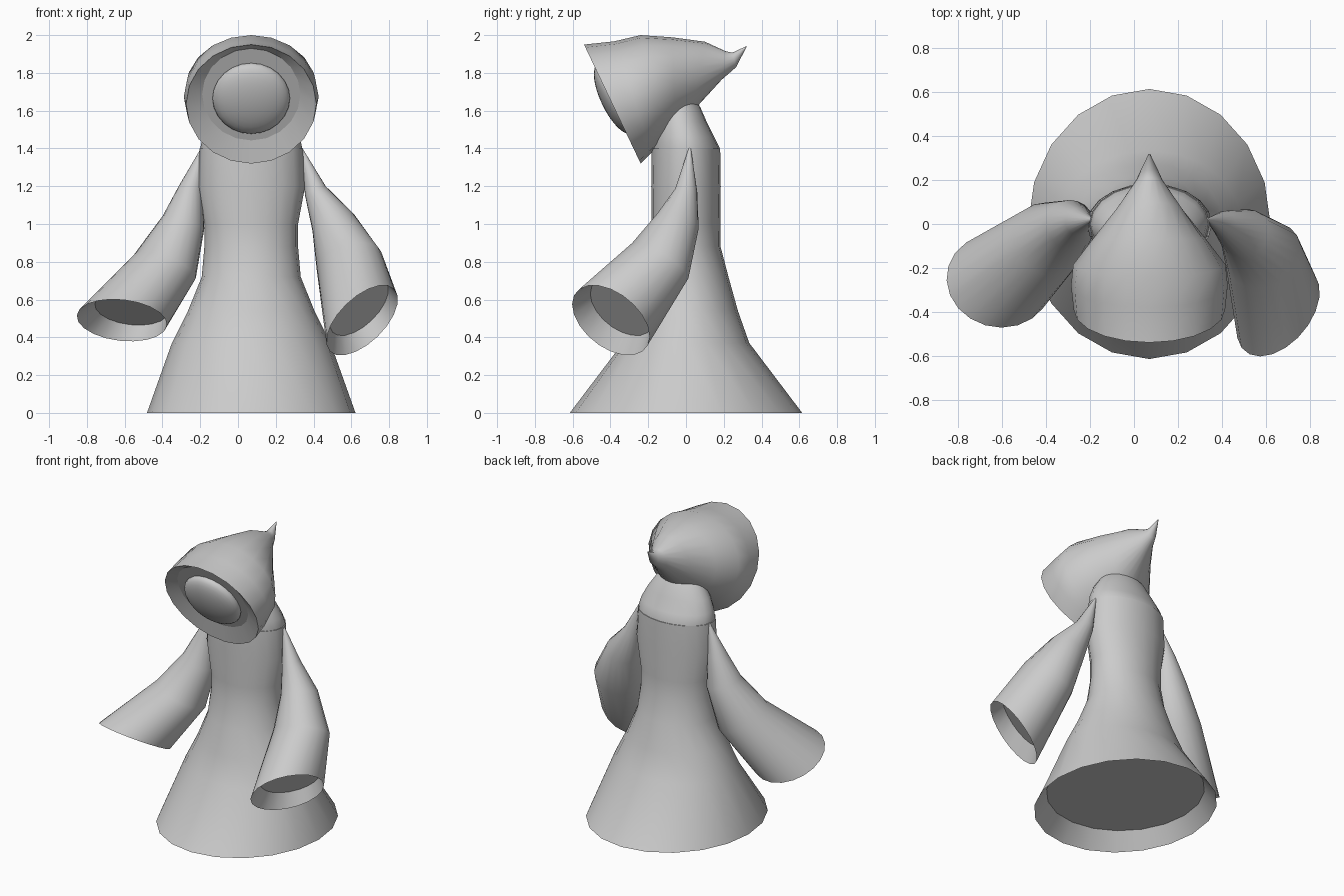
import bpy, bmesh, math
from mathutils import Vector

SIDES = 20
MID_X = 0.07

if "Cube" in bpy.data.objects:
    bpy.data.objects.remove(bpy.data.objects["Cube"], do_unlink=True)

grey = bpy.data.materials.new("plain grey")
grey.use_nodes = True
colour = (0.6, 0.6, 0.6, 1)
grey.diffuse_color = colour
grey.node_tree.nodes["Principled BSDF"].inputs["Base Color"].default_value = colour


def finish(name, bm, angle=60):
    bmesh.ops.recalc_face_normals(bm, faces=bm.faces)
    mesh = bpy.data.meshes.new(name)
    bm.to_mesh(mesh)
    bm.free()
    mesh.materials.append(grey)
    obj = bpy.data.objects.new(name, mesh)
    bpy.context.collection.objects.link(obj)
    bpy.ops.object.select_all(action="DESELECT")
    obj.select_set(True)
    bpy.context.view_layer.objects.active = obj
    bpy.ops.object.shade_smooth_by_angle(angle=math.radians(angle), keep_sharp_edges=True)
    return obj


def loft(name, rings):
    """Skin a list of (centre, u axis, v axis) ellipses; cap both ends with sharp rims."""
    bm = bmesh.new()
    loops = []
    for c, u, v in rings:
        turns = [2 * math.pi * i / SIDES for i in range(SIDES)]
        loops.append([bm.verts.new(c + u * math.sin(a) + v * math.cos(a)) for a in turns])
    for a, b in zip(loops, loops[1:]):
        for i in range(SIDES):
            j = (i + 1) % SIDES
            bm.faces.new((a[i], a[j], b[j], b[i]))
    for end in (loops[0], loops[-1]):
        for edge in bm.faces.new(end).edges:
            edge.smooth = False
    return finish(name, bm)


def flat(z, rx, ry, y=0):
    return Vector((MID_X, y, z)), Vector((rx, 0, 0)), Vector((0, ry, 0))


def upright(top, bottom, rx):
    t, b = Vector((MID_X, *top)), Vector((MID_X, *bottom))
    return (t + b) / 2, Vector((rx, 0, 0)), (t - b) / 2


def facing(centre, normal, r):
    n = Vector(normal).normalized()
    u = n.cross(Vector((0, 1, 0))).normalized()
    return Vector(centre), u * r, n.cross(u) * r


# Robe: recessed floor, hem, waist and shoulders
loft("robe", [flat(z, rx, ry) for z, rx, ry in (
    (0.11, 0.485, 0.52), (0, 0.552, 0.615), (0.37, 0.42, 0.335),
    (0.54, 0.335, 0.275), (0.72, 0.262, 0.225), (0.88, 0.248, 0.183),
    (1.0, 0.248, 0.182), (1.2, 0.285, 0.184), (1.4, 0.273, 0.181))])

# Shoulder dome leaning into the hood
loft("neck", [flat(1.37, 0.268, 0.176), flat(1.405, 0.269, 0.177),
              flat(1.46, 0.258, 0.16, -0.01), flat(1.54, 0.22, 0.135, -0.025),
              flat(1.62, 0.165, 0.11, -0.035), flat(1.69, 0.09, 0.07, -0.05)])

# Pointed hood with a shallow recessed front
opening = upright((-0.54, 1.95), (-0.24, 1.32), 0.345)
tilt = opening[2].normalized()
recess = (Vector((MID_X, -0.377, 1.686)), Vector((0.26, 0, 0)), tilt * 0.27)
loft("hood", [
    recess, opening,
    upright((-0.38, 1.967), (-0.18, 1.38), 0.357),
    upright((-0.24, 2.0), (-0.13, 1.43), 0.347),
    upright((-0.07, 1.988), (-0.06, 1.5), 0.255),
    upright((0.1, 1.965), (0.03, 1.59), 0.152),
    upright((0.21, 1.915), (0.19, 1.765), 0.06),
    upright((0.245, 1.907), (0.265, 1.83), 0.035),
    upright((0.32, 1.942), (0.32, 1.936), 0.003)])

# Flattened round face, tilted with the hood opening
bm = bmesh.new()
bmesh.ops.create_uvsphere(bm, u_segments=24, v_segments=16, radius=1)
forward = Vector((1, 0, 0)).cross(tilt)
for vert in bm.verts:
    x, y, z = vert.co
    vert.co = (Vector((MID_X, -0.378, 1.665)) + Vector((0.205 * x, 0, 0))
               + tilt * (0.205 * y) + forward * (0.073 * z))
finish("face", bm)


# Hanging sleeves with recessed cuffs
def sleeve(name, rings):
    rings = [facing(*r) for r in rings]
    cuff, above = rings[-1], rings[-2]
    inner = (cuff[0].lerp(above[0], 0.23), cuff[1] * 0.82, cuff[2] * 0.82)
    loft(name, rings + [inner])


sleeve("left_sleeve", [
    ((0.335, 0.02, 1.4), (0.3, 0, -1), 0.006),
    ((0.41, 0, 1.175), (0.4, -0.1, -0.9), 0.06),
    ((0.503, -0.045, 1.01), (0.35, -0.3, -0.85), 0.118),
    ((0.588, -0.14, 0.8), (0.25, -0.5, -0.8), 0.178),
    ((0.657, -0.398, 0.49), (0.6, -0.5, -0.62), 0.237)])

sleeve("right_sleeve", [
    ((-0.19, 0.02, 1.4), (-0.3, 0, -1), 0.006),
    ((-0.25, 0.01, 1.19), (-0.2, 0, -1), 0.064),
    ((-0.288, -0.005, 1.01), (-0.3, -0.1, -0.95), 0.115),
    ((-0.387, -0.07, 0.775), (-0.35, -0.3, -0.9), 0.175),
    ((-0.615, -0.258, 0.49), (-0.1, -0.45, -0.88), 0.24)])
